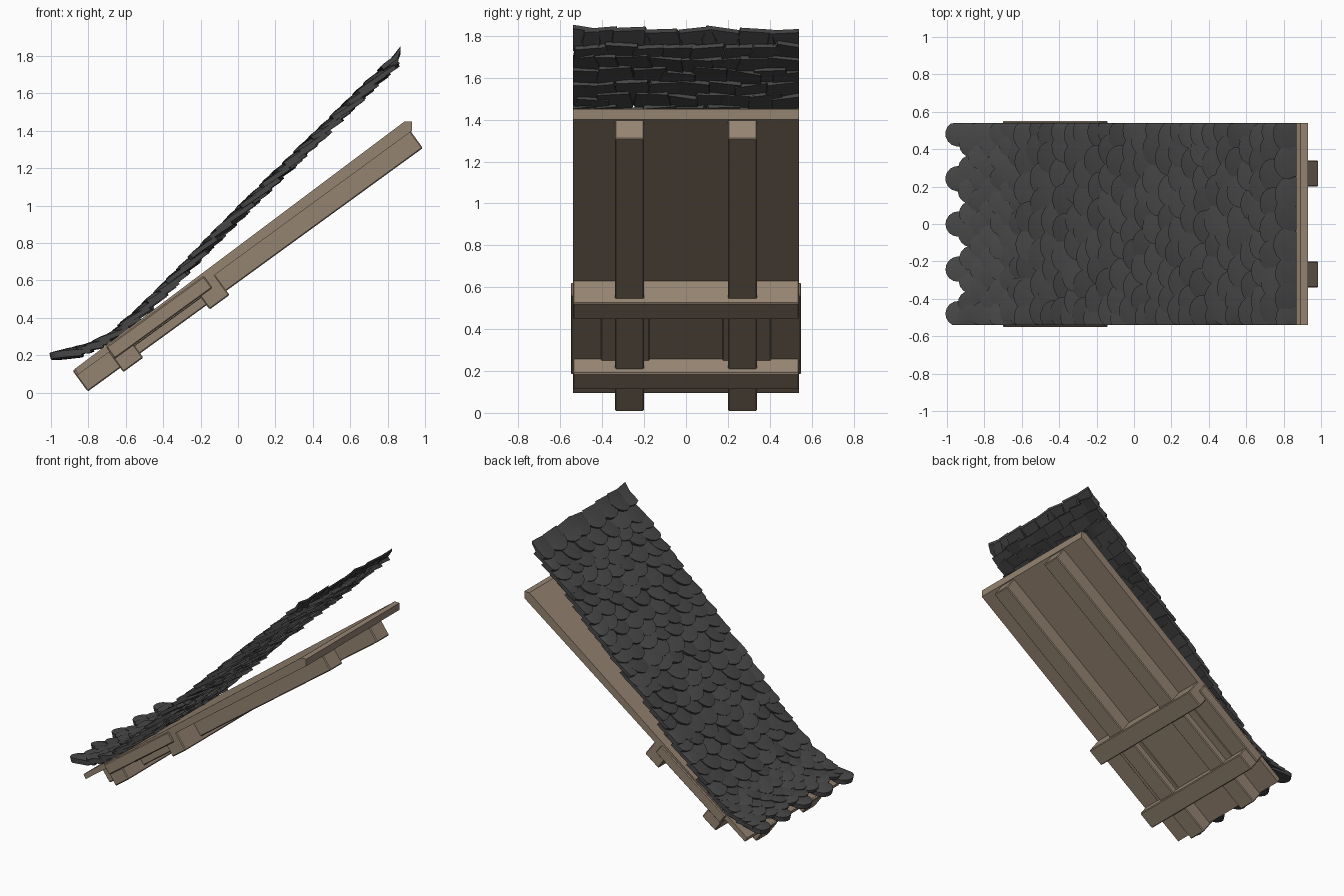
import bpy, bmesh, math, random
from mathutils import Vector

if "Cube" in bpy.data.objects:
    bpy.data.objects.remove(bpy.data.objects["Cube"])

random.seed(7)

def mat(name, c):
    m = bpy.data.materials.new(name)
    m.diffuse_color = (*c, 1)
    m.use_nodes = True
    m.node_tree.nodes["Principled BSDF"].inputs["Base Color"].default_value = m.diffuse_color
    return m

WOOD = mat("weathered_wood", (0.30, 0.23, 0.165))
SLATE = mat("dark_slate", (0.062, 0.062, 0.062))

def finish(bm, name, m):
    bmesh.ops.recalc_face_normals(bm, faces=bm.faces)
    me = bpy.data.meshes.new(name)
    bm.to_mesh(me)
    bm.free()
    me.materials.append(m)
    ob = bpy.data.objects.new(name, me)
    bpy.context.collection.objects.link(ob)
    return ob

def prism(name, profile, y0, y1, bevel=0.0):
    """Extrude an xz profile along y."""
    bm = bmesh.new()
    f = bm.faces.new([bm.verts.new((x, y0, z)) for x, z in profile])
    r = bmesh.ops.extrude_face_region(bm, geom=[f])
    for v in r["geom"]:
        if isinstance(v, bmesh.types.BMVert):
            v.co.y = y1
    ob = finish(bm, name, WOOD)
    if bevel:
        b = ob.modifiers.new("edge", "BEVEL")
        b.width, b.segments = bevel, 1
    return ob

# slope frame: u runs up the roof, v points out of it
A = math.radians(36.0)
def uv(u, v):
    return (-0.88 + u * math.cos(A) - v * math.sin(A),
            0.12 + u * math.sin(A) + v * math.cos(A))

def timber(name, u0, u1, v0, v1, y0, y1, bevel=0.006):
    return prism(name, [uv(u0, v0), uv(u1, v0), uv(u1, v1), uv(u0, v1)], y0, y1, bevel)

# roof deck board with a plumb-cut ridge
prism("deck_board", [(-0.855, 0.096), (-0.872, 0.128), (0.89, 1.45),
                     (0.93, 1.45), (0.93, 1.40)], -0.54, 0.54)

# rafters and the lining strips beside them
for s, side in ((-1, "front"), (1, "back")):
    timber("rafter_" + side, -0.005, 2.21, -0.137, 0.0, s * 0.27 - 0.07, s * 0.27 + 0.07)
    timber("lining_strip_" + side, 0.23, 0.85, -0.088, -0.03, s * 0.29 - 0.115, s * 0.29 + 0.115, 0.004)

# thicker lower panel and the two cross beams
timber("lower_panel", 0.215, 0.86, -0.08, -0.002, -0.55, 0.55)
timber("cross_beam_upper", 0.78, 0.912, -0.165, -0.02, -0.54, 0.54)
timber("cross_beam_lower", 0.21, 0.342, -0.165, -0.02, -0.54, 0.54)

# sweep line of the slate covering
PATH = [Vector(p) for p in ((-1.0, 0.175), (-0.82, 0.215), (-0.68, 0.275), (-0.56, 0.365),
                            (-0.42, 0.5), (0.0, 0.93), (0.86, 1.77))]
LENGTH = sum((b - a).length for a, b in zip(PATH, PATH[1:]))

def along(d):
    """Point on the sweep line at distance d."""
    for a, b in zip(PATH, PATH[1:]):
        n = (b - a).length
        if d <= n or b is PATH[-1]:
            return a + (b - a) * (d / n)
        d -= n

def slate(bm, d, y, w, length, thick, lift):
    """One rounded, slightly domed slate whose lower tip sits at distance d."""
    p, q = along(d), along(min(d + length, LENGTH + 0.03))
    t = (q - p).normalized()
    nrm = Vector((-t.y, t.x))
    twist, roll = random.uniform(-0.15, 0.15), random.uniform(-0.13, 0.13)
    outline = [(0.5 * math.cos(a) * w, 0.5 * w - 0.5 * w * math.sin(a))
               for a in [math.pi * k / 8 for k in range(9)]]
    outline += [(-0.42 * w, length), (0.42 * w, length)]

    def place(a, l, n):
        n += lift * (1 - l / length) + roll * a
        a, l = a + twist * (l - length / 2), l - twist * a
        c = p + t * l + nrm * n
        return (min(c.x, 0.87), max(-0.54, min(0.54, y + a)), c.y)

    top = [bm.verts.new(place(a, l, thick * 0.5)) for a, l in outline]
    bot = [bm.verts.new(place(a * 0.96, l, -thick * 0.5)) for a, l in outline]
    crown = bm.verts.new(place(0, length * 0.4, thick * 0.85))
    k = len(top)
    for i in range(k):
        j = (i + 1) % k
        bm.faces.new((top[i], top[j], crown))
        bm.faces.new((top[j], top[i], bot[i], bot[j]))
    bm.faces.new(bot)

bm = bmesh.new()
# eaves course: five separate round slates
for i in range(5):
    slate(bm, 0.0, (i - 2) * 0.24, 0.135, 0.17, 0.035, 0.02)

# small tight courses at the eaves, larger ragged ones above
d, row = 0.075, 0
while d < LENGTH - 0.05:
    low = d < 0.42
    w = 0.135 if low else 0.185
    pitch = 0.12 if low else 0.145
    y = -0.54 + (pitch / 2 if row % 2 else 0)
    while y < 0.56:
        j = 0.006 if low else 0.02
        slate(bm, d + random.uniform(-j, j), max(-0.5, min(0.5, y + random.uniform(-j, j))), w,
              0.15 if low else 0.19, 0.024, 0.028 if low else 0.036)
        y += pitch
    d += 0.06 if low else 0.088
    row += 1
slates = finish(bm, "slate_covering", SLATE)

bpy.context.view_layer.objects.active = slates
slates.select_set(True)
bpy.ops.object.shade_smooth_by_angle(angle=math.radians(35))
